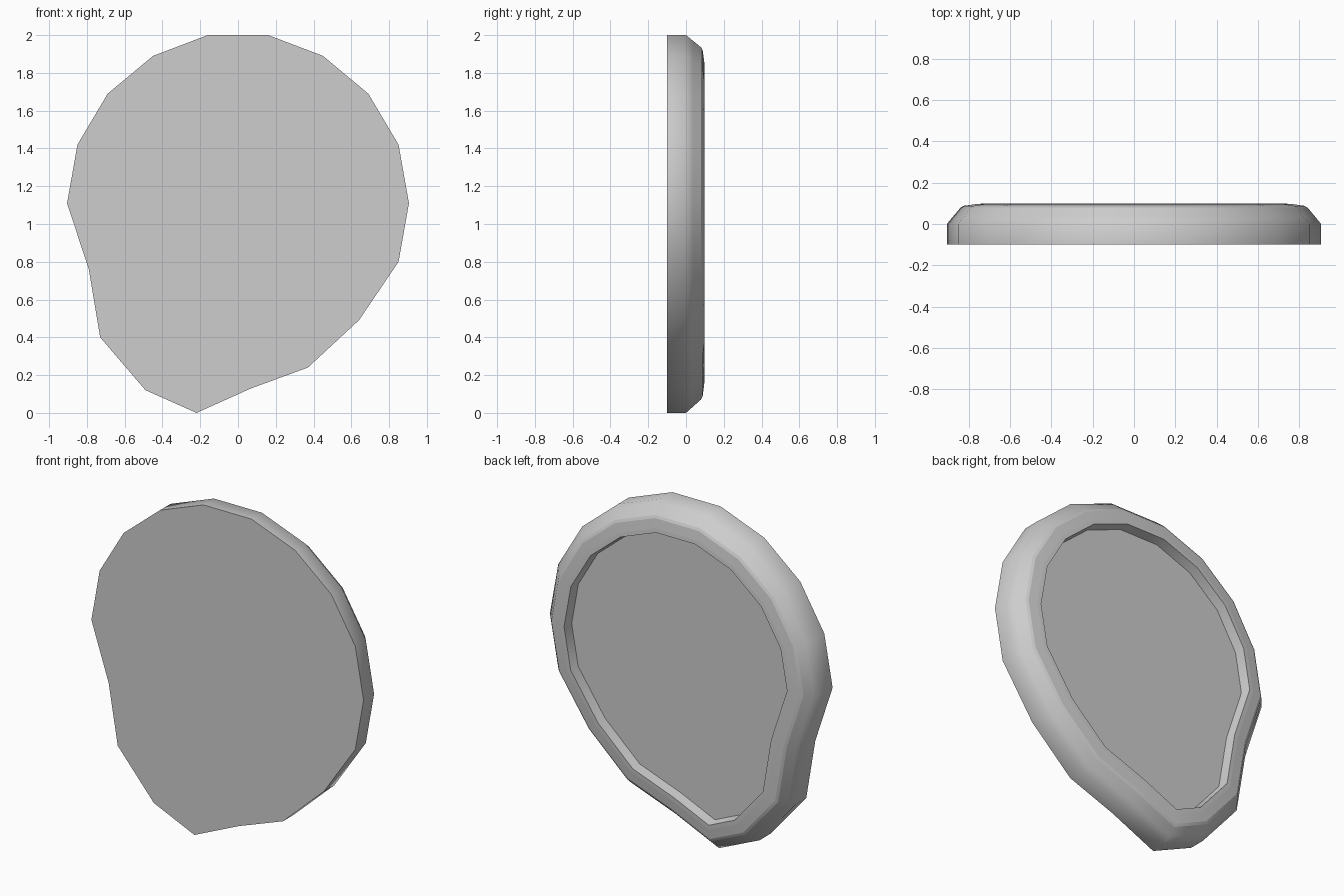
import bpy
import bmesh
from mathutils import Vector

cube = bpy.data.objects.get("Cube")
if cube:
    bpy.data.objects.remove(cube, do_unlink=True)

# Outline (x, z), clockwise as seen from the front
OUTLINE = [Vector(p) for p in (
    (-0.16, 2), (0.16, 2), (0.45, 1.89), (0.69, 1.69), (0.85, 1.42), (0.905, 1.11),
    (0.85, 0.8), (0.64, 0.49), (0.37, 0.24), (0.07, 0.13), (-0.22, 0), (-0.49, 0.12),
    (-0.73, 0.4), (-0.79, 0.76), (-0.905, 1.11), (-0.85, 1.42), (-0.69, 1.69), (-0.45, 1.89))]

# Cross-section (inset from outline, y, crisp edge), front to shallow recessed floor
PROFILE = [(0, -0.1, True), (0, 0, False), (0.03, 0.037, False), (0.065, 0.08, True),
           (0.08, 0.088, True), (0.135, 0.096, True), (0.16, 0.098, True), (0.17, 0.04, True)]


def inset_outline(points, distance):
    """Move every corner inward along its mitre."""
    result = []
    for i, p in enumerate(points):
        before = (p - points[i - 1]).normalized()
        after = (points[(i + 1) % len(points)] - p).normalized()
        n1 = Vector((before.y, -before.x))
        n2 = Vector((after.y, -after.x))
        result.append(p + (n1 + n2) * distance / (1 + n1.dot(n2)))
    return result


# One flat colour
grey = bpy.data.materials.new("light_grey")
grey.use_nodes = True
grey.diffuse_color = (0.61, 0.61, 0.61, 1)
grey.node_tree.nodes["Principled BSDF"].inputs["Base Color"].default_value = grey.diffuse_color

# Dish: flat front, rounded wall, raised rim and shallow recessed back
bm = bmesh.new()
rings = [[bm.verts.new((p.x, y, p.y)) for p in inset_outline(OUTLINE, d)]
         for d, y, crisp in PROFILE]
for a, b in zip(rings, rings[1:]):
    for i in range(len(a)):
        j = (i + 1) % len(a)
        bm.faces.new((a[i], a[j], b[j], b[i]))
bm.faces.new(rings[0])
bm.faces.new(rings[-1])
bmesh.ops.recalc_face_normals(bm, faces=bm.faces)

# Smooth wall with crisp rim edges
for face in bm.faces:
    face.smooth = True
for ring, (d, y, crisp) in zip(rings, PROFILE):
    for i, vert in enumerate(ring):
        bm.edges.get((ring[i - 1], vert)).smooth = not crisp

mesh = bpy.data.meshes.new("rimmed_plate")
bm.to_mesh(mesh)
bm.free()
mesh.materials.append(grey)
plate = bpy.data.objects.new("rimmed_plate", mesh)
bpy.context.collection.objects.link(plate)
